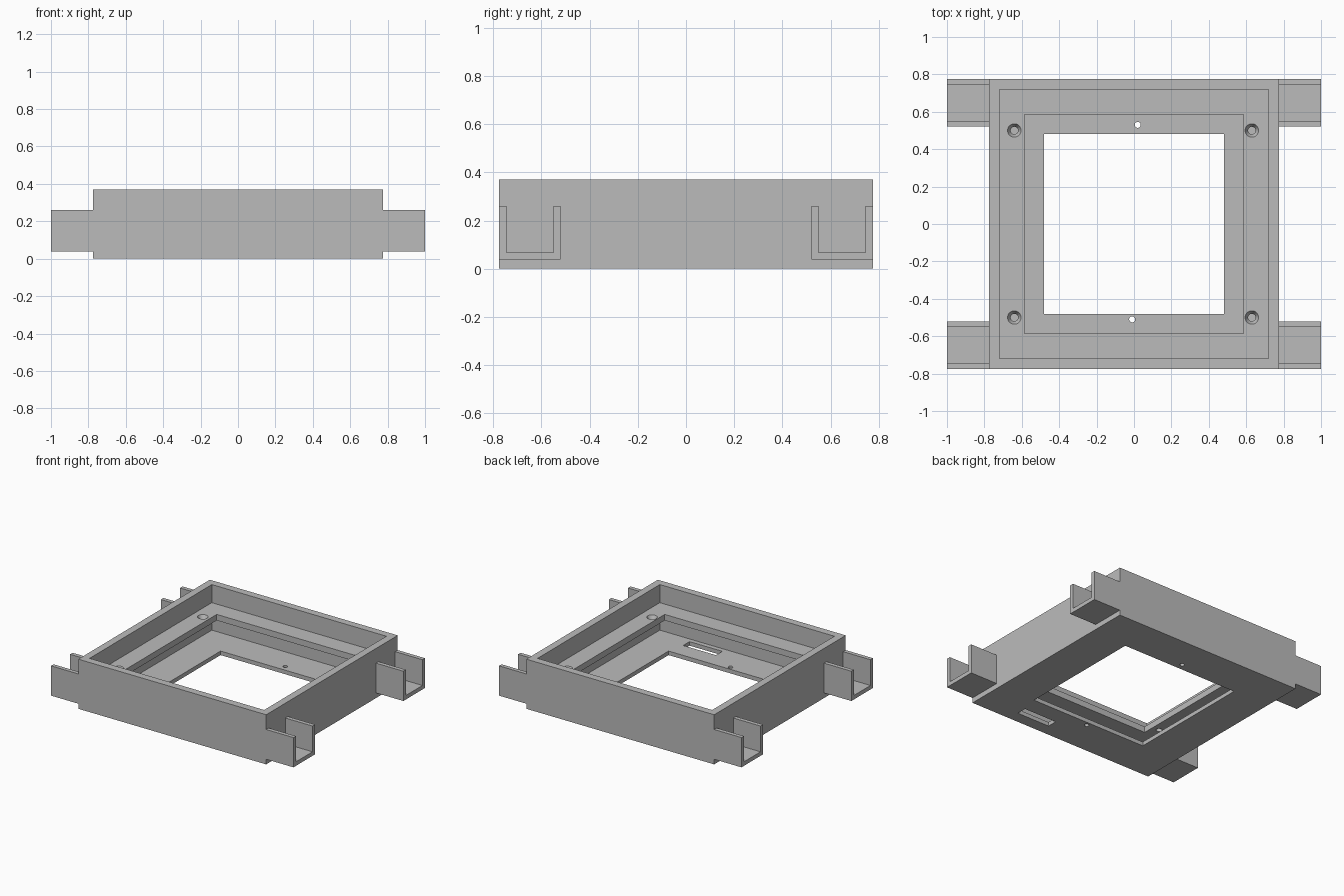
import bpy
import bmesh

if "Cube" in bpy.data.objects:
    bpy.data.objects.remove(bpy.data.objects["Cube"], do_unlink=True)

grey = bpy.data.materials.new("plain_grey")
grey.use_nodes = True
COLOUR = (0.5, 0.5, 0.5, 1)
grey.diffuse_color = COLOUR
grey.node_tree.nodes["Principled BSDF"].inputs["Base Color"].default_value = COLOUR


def add_object(name, bm):
    bmesh.ops.recalc_face_normals(bm, faces=bm.faces)
    mesh = bpy.data.meshes.new(name)
    bm.to_mesh(mesh)
    bm.free()
    mesh.materials.append(grey)
    obj = bpy.data.objects.new(name, mesh)
    bpy.context.scene.collection.objects.link(obj)
    return obj


def box(name, x0, x1, y0, y1, z0, z1):
    bm = bmesh.new()
    bmesh.ops.create_cube(bm, size=1)
    for v in bm.verts:
        v.co = ((x0 + x1) / 2 + v.co.x * (x1 - x0),
                (y0 + y1) / 2 + v.co.y * (y1 - y0),
                (z0 + z1) / 2 + v.co.z * (z1 - z0))
    return add_object(name, bm)


def square(name, half, z0, z1):
    return box(name, -half, half, -half, half, z0, z1)


def turned(name, x, y, rings, sides=32):
    """Round solid through a list of (radius, height) rings."""
    bm = bmesh.new()
    loops = []
    for radius, z in rings:
        loop = bmesh.ops.create_circle(bm, segments=sides, radius=radius)["verts"]
        for v in loop:
            v.co.x, v.co.y, v.co.z = v.co.x + x, v.co.y + y, z
        loops.append(loop)
    for low, high in zip(loops, loops[1:]):
        for i in range(sides):
            j = (i + 1) % sides
            bm.faces.new((low[i], low[j], high[j], high[i]))
    bm.faces.new(loops[0])
    bm.faces.new(loops[-1])
    return add_object(name, bm)


def carve(target, cutters):
    for cutter in cutters:
        cutter.hide_render = True
        mod = target.modifiers.new("cut", "BOOLEAN")
        mod.operation = "DIFFERENCE"
        mod.solver = "EXACT"
        mod.object = cutter
    bpy.context.view_layer.update()
    graph = bpy.context.evaluated_depsgraph_get()
    mesh = bpy.data.meshes.new_from_object(target.evaluated_get(graph))
    target.modifiers.clear()
    target.data = mesh
    for cutter in cutters:
        bpy.data.objects.remove(cutter, do_unlink=True)


# Main tray: hollow above and below an inner ledge, window in the floor
HEIGHT, OUTER, INNER = 0.37, 0.775, 0.72
FLOOR, LEDGE_LOW, LEDGE_TOP = 0.03, 0.19, 0.235
tray = square("tray_frame", OUTER, 0, HEIGHT)
cutters = [
    square("upper_cavity", INNER, LEDGE_TOP, HEIGHT + 0.1),
    square("lower_cavity", INNER, FLOOR, LEDGE_LOW),
    square("ledge_opening", 0.585, LEDGE_LOW - 0.05, LEDGE_TOP + 0.05),
    square("floor_window", 0.48, -0.1, 0.1),
    box("cable_slot", 0.18, 0.45, -0.685, -0.61, -0.1, 0.1),
]
# Pin holes in the floor
for x, y in ((0.02, 0.53), (-0.01, -0.51)):
    cutters.append(turned("pin_hole", x, y, [(0.016, -0.1), (0.016, 0.1)]))
# Countersunk screw holes in the ledge
for x in (-0.64, 0.63):
    for y in (-0.5, 0.5):
        cutters.append(turned("screw_hole", x, y, [
            (0.02, LEDGE_LOW - 0.04), (0.02, LEDGE_LOW + 0.015),
            (0.036, LEDGE_TOP), (0.036, LEDGE_TOP + 0.04)]))
carve(tray, cutters)


# U-shaped channels at the four corners
def channel(name, side, end):
    a, b, wall, low, high = 0.52, OUTER, 0.03, 0.038, 0.26
    profile = [(a, low), (b, low), (b, high), (b - wall, high),
               (b - wall, low + wall), (a + wall, low + wall),
               (a + wall, high), (a, high)]
    bm = bmesh.new()
    face = bm.faces.new([bm.verts.new((side * OUTER, end * y, z)) for y, z in profile])
    new = bmesh.ops.extrude_face_region(bm, geom=[face])["geom"]
    for v in new:
        if isinstance(v, bmesh.types.BMVert):
            v.co.x = side
    return add_object(name, bm)


for side, side_name in ((1, "left"), (-1, "right")):
    for end, end_name in ((-1, "front"), (1, "back")):
        channel(f"{end_name}_{side_name}_channel", side, end)
